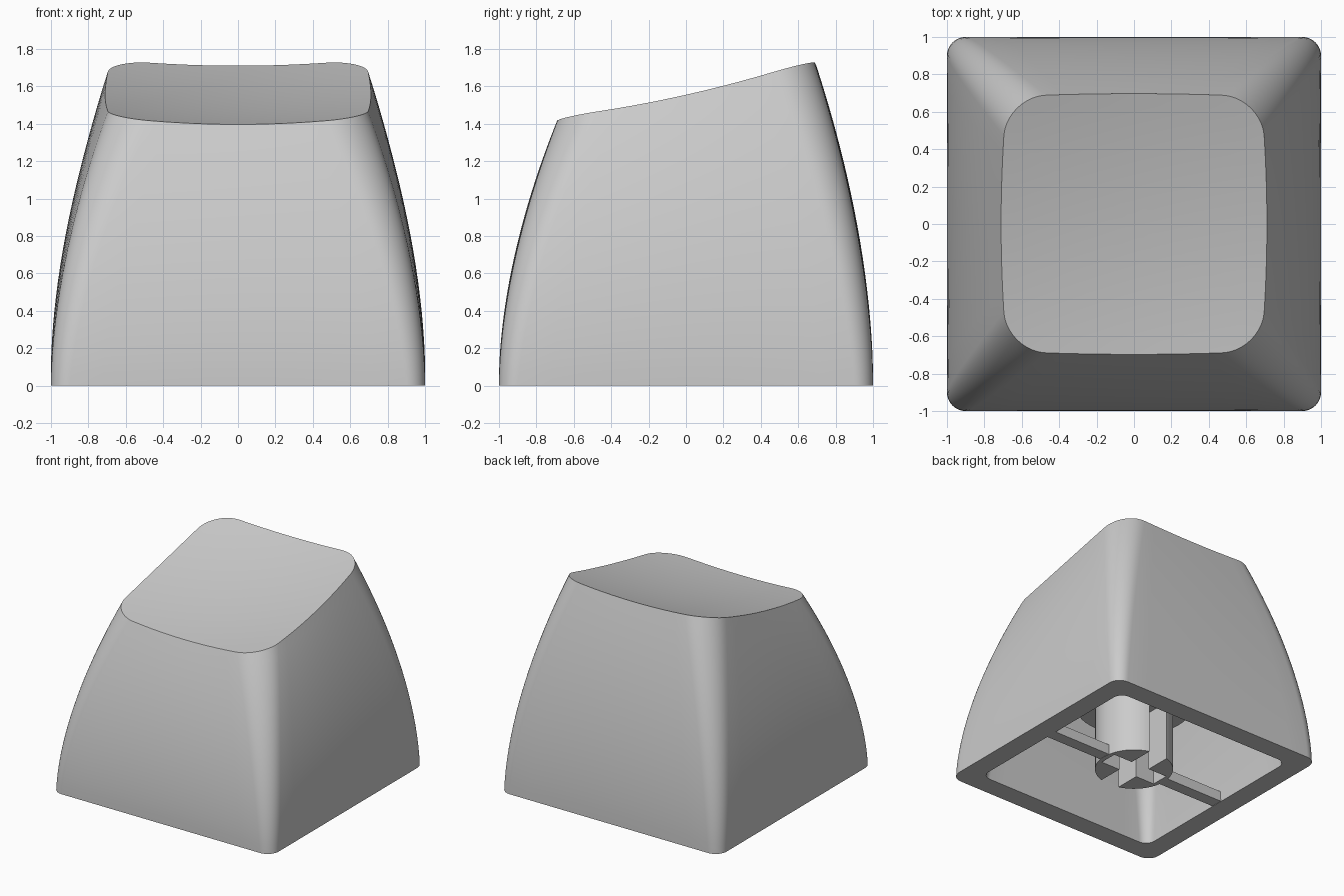
import bpy, bmesh, math
from mathutils import Matrix

default = bpy.data.objects.get("Cube")
if default:
    bpy.data.objects.remove(default, do_unlink=True)

grey = bpy.data.materials.new("plain grey")
grey.use_nodes = True
grey.diffuse_color = (0.6, 0.6, 0.6, 1)
grey.node_tree.nodes["Principled BSDF"].inputs["Base Color"].default_value = (0.6, 0.6, 0.6, 1)


def finish(bm, name):
    bmesh.ops.recalc_face_normals(bm, faces=bm.faces)
    mesh = bpy.data.meshes.new(name)
    bm.to_mesh(mesh)
    bm.free()
    mesh.materials.append(grey)
    obj = bpy.data.objects.new(name, mesh)
    bpy.context.collection.objects.link(obj)
    return obj


def smooth(obj):
    bpy.ops.object.select_all(action="DESELECT")
    obj.select_set(True)
    bpy.context.view_layer.objects.active = obj
    bpy.ops.object.shade_smooth_by_angle(angle=math.radians(32))


def box(name, size, centre):
    bm = bmesh.new()
    bmesh.ops.create_cube(bm, size=1)
    bmesh.ops.scale(bm, vec=size, verts=bm.verts)
    bmesh.ops.translate(bm, vec=centre, verts=bm.verts)
    return finish(bm, name)


def outline(half, radius, bow_x, bow_y, corner=10, side=10):
    """Rounded square with slightly bowed sides."""
    pts = []
    flat = half - radius
    for q in range(4):
        turn = Matrix.Rotation(q * math.pi / 2, 2)
        local = [(half, -flat + 2 * flat * i / side) for i in range(side)]
        for i in range(corner):
            a = math.pi / 2 * i / corner
            local.append((flat + radius * math.cos(a), flat + radius * math.sin(a)))
        for x, y in local:
            px = turn[0][0] * x + turn[0][1] * y
            py = turn[1][0] * x + turn[1][1] * y
            u, v = px / half, py / half
            pts.append((px * (1 + bow_x * (1 - v * v)), py * (1 + bow_y * (1 - u * u))))
    return pts


def dish(x, y):
    """Height of the sloping, scooped top."""
    return 1.512 + 0.225 * y + 0.085 * (x * x + y * y)


# Cap shell: rings run from the cavity ceiling, over the rim, up and across the top
rim = outline(0.68, 0.21, 0.045, 0.025)
rings = []
steps = 20
for i in range(steps, -1, -4):
    t = i / steps
    pts = outline(0.83 - 0.24 * t ** 1.75, 0.08 + 0.1 * t, 0, 0)
    rings.append([(x, y, t * (dish(*r) - 0.2)) for (x, y), r in zip(pts, rim)])
for i in range(steps + 1):
    t = i / steps
    pts = outline(1 - 0.32 * t ** 1.75, 0.1 + 0.11 * t, 0.045 * t, 0.025 * t)
    rings.append([(x, y, t * dish(*r)) for (x, y), r in zip(pts, rim)])
for i in range(9, 0, -1):
    s = i / 10
    rings.append([(x * s, y * s, dish(x * s, y * s)) for x, y in rim])

bm = bmesh.new()
loops = [[bm.verts.new(p) for p in ring] for ring in rings]
n = len(rim)
for a, b in zip(loops, loops[1:]):
    for i in range(n):
        j = (i + 1) % n
        bm.faces.new((a[i], a[j], b[j], b[i]))
for loop, z in ((loops[0], 1.31), (loops[-1], dish(0, 0))):
    hub = bm.verts.new((0, 0, z))
    for i in range(n):
        bm.faces.new((loop[i], loop[(i + 1) % n], hub))
smooth(finish(bm, "cap_shell"))

# Stem with a wider collar under the ceiling
profile = [(0.3, 0), (0.3, 0.56), (0.45, 0.56), (0.45, 1.35)]
bm = bmesh.new()
seg = 48
loops = [[bm.verts.new((r * math.cos(math.tau * k / seg), r * math.sin(math.tau * k / seg), z))
          for k in range(seg)] for r, z in profile]
for a, b in zip(loops, loops[1:]):
    for k in range(seg):
        m = (k + 1) % seg
        bm.faces.new((a[k], a[m], b[m], b[k]))
bm.faces.new(loops[0])
bm.faces.new(loops[-1])
stem = finish(bm, "stem")

# Cross socket cut into the stem, open through its front and back
for name, size in (("socket_cutter_wide", (0.17, 0.8, 1)),
                   ("socket_cutter_deep", (0.52, 0.15, 1.02))):
    cutter = box(name, size, (0, 0, 0))
    cutter.hide_render = True
    cutter.hide_set(True)
    cut = stem.modifiers.new(name, "BOOLEAN")
    cut.operation = "DIFFERENCE"
    cut.solver = "EXACT"
    cut.object = cutter
smooth(stem)

# Braces from the stem to the side walls
for name, s in (("left_brace", 1), ("right_brace", -1)):
    box(name, (0.57, 0.1, 0.085), (s * 0.56, 0, 0.045))
